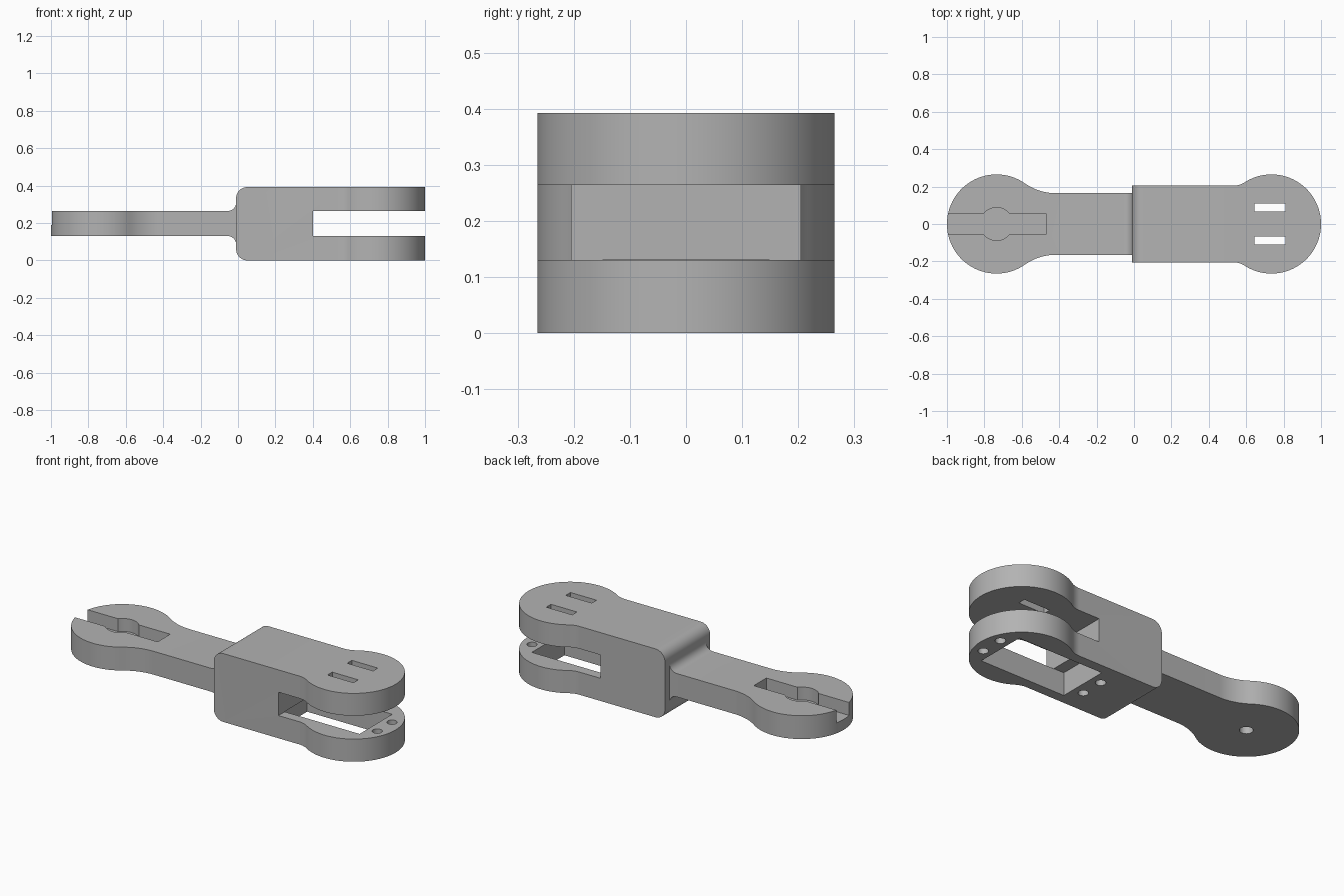
import bpy
import bmesh
from math import cos, sin, pi, sqrt, atan2, asin

if "Cube" in bpy.data.objects:
    bpy.data.objects.remove(bpy.data.objects["Cube"], do_unlink=True)

GREY = (0.45, 0.45, 0.45, 1)
grey = bpy.data.materials.new("plain grey")
grey.use_nodes = True
grey.diffuse_color = GREY
grey.node_tree.nodes["Principled BSDF"].inputs["Base Color"].default_value = GREY

TOP = 0.392             # height of the body
LOW, HIGH = 0.13, 0.264  # tongue and slot levels
DISC_X, DISC_R = 0.735, 0.265


def arc(cx, cy, r, start, end, steps=12):
    return [(cx + r * cos(start + (end - start) * i / steps),
             cy + r * sin(start + (end - start) * i / steps)) for i in range(steps + 1)]


def prism(name, outline, lo, hi, along="z"):
    """Extrude a closed outline along z (plan) or along y (side profile)."""
    place = (lambda p, d: (p[0], p[1], d)) if along == "z" else (lambda p, d: (p[0], d, p[1]))
    bm = bmesh.new()
    face = bm.faces.new([bm.verts.new(place(p, lo)) for p in outline])
    move = bmesh.ops.extrude_face_region(bm, geom=[face])
    for v in move["geom"]:
        if isinstance(v, bmesh.types.BMVert):
            v.co = place((v.co.x, v.co.y if along == "z" else v.co.z), hi)
    bmesh.ops.recalc_face_normals(bm, faces=bm.faces)
    mesh = bpy.data.meshes.new(name)
    bm.to_mesh(mesh)
    bm.free()
    mesh.materials.append(grey)
    obj = bpy.data.objects.new(name, mesh)
    bpy.context.collection.objects.link(obj)
    return obj


def box(x0, x1, y0, y1, z0, z1):
    return prism("cutter", [(x0, y0), (x1, y0), (x1, y1), (x0, y1)], z0, z1)


def rod(x, y, r, z0, z1):
    return prism("cutter", arc(x, y, r, 0, 2 * pi, 24)[:-1], z0, z1)


def combine(obj, tool, operation="DIFFERENCE"):
    bpy.context.view_layer.objects.active = obj
    mod = obj.modifiers.new("cut", "BOOLEAN")
    mod.operation, mod.object, mod.solver = operation, tool, "EXACT"
    bpy.ops.object.modifier_apply(modifier=mod.name)
    bpy.data.objects.remove(tool, do_unlink=True)


def paddle(half, tangent, end):
    """Disc on the +x side, blended by concave fillets into a straight bar."""
    dx = DISC_X - tangent
    r = (dx**2 + half**2 - DISC_R**2) / (2 * (DISC_R - half))
    angle = atan2(half + r, -dx)
    upper = arc(DISC_X, 0, DISC_R, 0, angle, 48)
    upper += arc(tangent, half + r, r, angle - pi, -pi / 2)[1:]
    upper.append((end, half))
    return upper + [(x, -y) for x, y in reversed(upper[1:])]


# Forked body: plan outline trimmed by a side profile with a slot
body = prism("forked_body", paddle(0.205, 0.53, -0.1), -0.1, 0.5)
R = 0.06
side = arc(-0.01 + R, R, R, 1.5 * pi, pi)
side += arc(-0.01 + R, TOP - R, R, pi, pi / 2)
side += [(1.1, TOP), (1.1, HIGH), (0.4, HIGH), (0.4, LOW), (1.1, LOW), (1.1, 0)]
combine(body, prism("trim", side, -0.5, 0.5, "y"), "INTERSECT")

# Motor window, screw holes and strap slots
combine(body, box(0.335, 0.875, -0.148, 0.148, -0.1, LOW + 0.001))
for s in (-1, 1):
    for x in (0.275, 0.93):
        combine(body, rod(x, s * 0.067, 0.027, -0.1, LOW + 0.001))
    y0, y1 = sorted((s * 0.067, s * 0.11))
    combine(body, box(0.645, 0.81, y0, y1, HIGH - 0.05, 0.5))

# Tongue: mirrored paddle trimmed by a profile that flares into the body
outline = [(-x, y) for x, y in paddle(0.165, 0.42, -0.03)]
tongue = prism("tongue", outline, -0.1, 0.5)
F = 0.045
flare = [(-1.1, HIGH)] + arc(-0.01 - F, HIGH + F, F, -pi / 2, 0, 8)
flare += [(0.1, HIGH + F), (0.1, LOW - F)]
flare += arc(-0.01 - F, LOW - F, F, 0, pi / 2, 8) + [(-1.1, LOW)]
combine(tongue, prism("trim", flare, -0.5, 0.5, "y"), "INTERSECT")

# Horn pocket in the tongue's top and pivot hole in its underside
HUB, W = 0.088, 0.057
a = asin(W / HUB)
keyhole = [(-1.1, -W)] + arc(-DISC_X, 0, HUB, pi + a, 2 * pi - a)
keyhole += [(-0.47, -W), (-0.47, W)] + arc(-DISC_X, 0, HUB, a, pi - a) + [(-1.1, W)]
combine(tongue, prism("cutter", keyhole, 0.19, 0.5))
combine(tongue, rod(-DISC_X, 0, 0.035, 0, 0.17))

# Smooth curved walls, crisp edges
for obj in (body, tongue):
    bpy.ops.object.select_all(action="DESELECT")
    obj.select_set(True)
    bpy.context.view_layer.objects.active = obj
    bpy.ops.object.shade_smooth_by_angle(angle=pi / 6)
